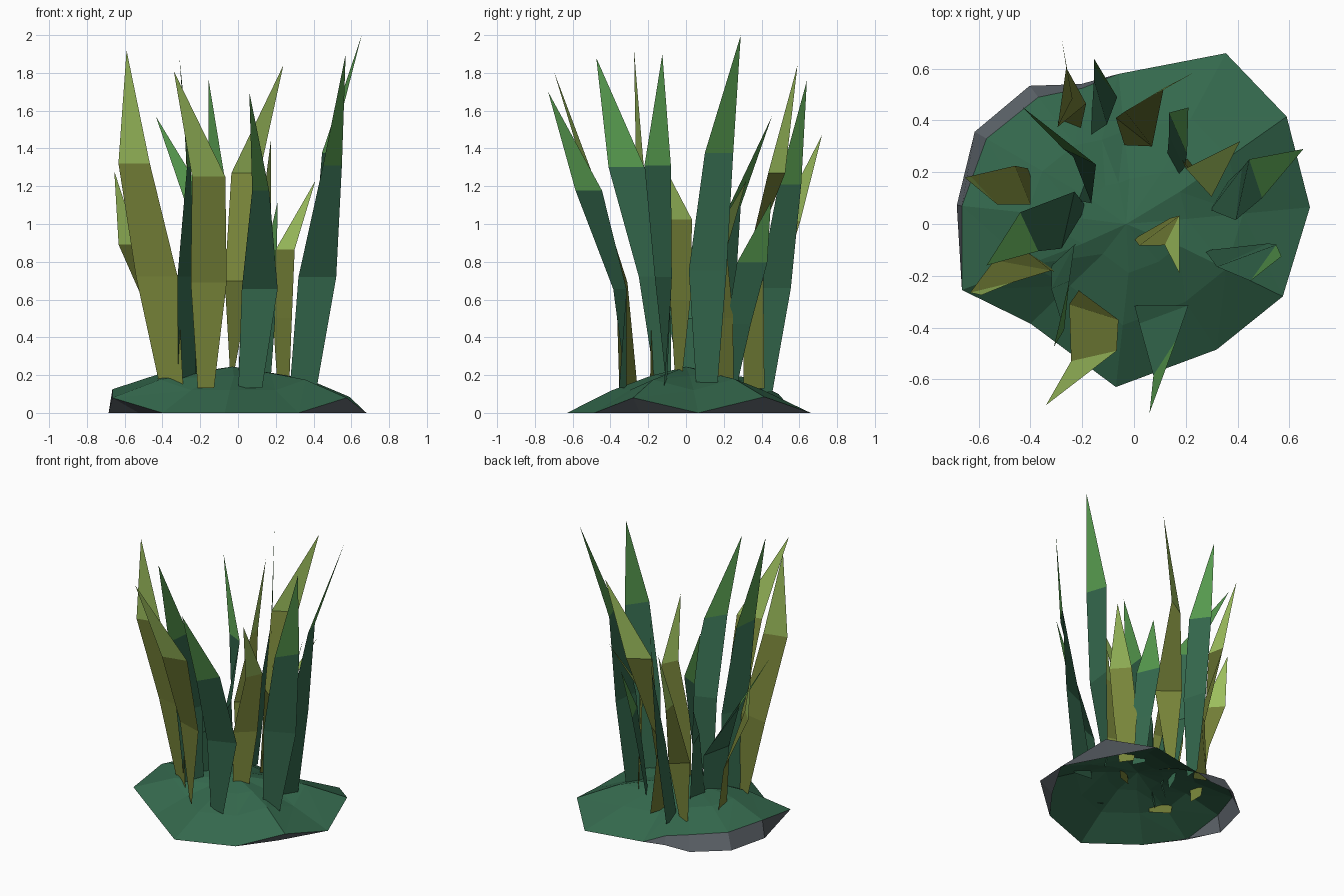
import bpy
import bmesh
from mathutils import Vector

default_cube = bpy.data.objects.get("Cube")
if default_cube:
    bpy.data.objects.remove(default_cube, do_unlink=True)


def make_material(name, red, green, blue):
    material = bpy.data.materials.new(name)
    material.use_nodes = True
    colour = (red, green, blue, 1)
    material.diffuse_color = colour
    material.node_tree.nodes["Principled BSDF"].inputs["Base Color"].default_value = colour
    return material


moss = make_material("moss green", .034, .138, .073)
leaf_tip = make_material("leaf green", .092, .315, .075)
olive = make_material("olive", .185, .23, .041)
lime_tip = make_material("lime green", .33, .51, .108)
rock = make_material("rock grey", .112, .13, .148)


def finish_object(name, mesh_builder, materials):
    mesh = bpy.data.meshes.new(name)
    mesh_builder.to_mesh(mesh)
    mesh_builder.free()
    for material in materials:
        mesh.materials.append(material)
    thing = bpy.data.objects.new(name, mesh)
    bpy.context.collection.objects.link(thing)
    return thing


def make_mound(rim, apex):
    """Faceted shell, open below: mossy rings on top, rock where the rim lifts off the ground."""
    mesh_builder = bmesh.new()
    add = mesh_builder.verts.new
    ground = [add((x * flare, y * flare, 0)) for x, y, z, flare in rim]
    edge = [add((x, y, z)) for x, y, z, flare in rim]
    slope = [add((x * .62, y * .62, .12 + .7 * z)) for x, y, z, flare in rim]
    crown = [add((x * .3, y * .3, .195 + .2 * z)) for x, y, z, flare in rim]
    top = add(apex)
    count = len(rim)
    for i in range(count):
        j = (i + 1) % count
        if rim[i][2] + rim[j][2] > 0:
            wall = mesh_builder.faces.new((ground[i], ground[j], edge[j], edge[i]))
            wall.material_index = 1
        for low, high in ((edge, slope), (slope, crown)):
            mesh_builder.faces.new((low[i], low[j], high[j]))
            mesh_builder.faces.new((low[i], high[j], high[i]))
        mesh_builder.faces.new((crown[i], crown[j], top))
    bmesh.ops.remove_doubles(mesh_builder, verts=mesh_builder.verts[:], dist=.001)
    return finish_object("mound", mesh_builder, (moss, rock))


def make_blade(name, base, middle, middle_side, shoulder, shoulder_side, tip, materials):
    """Flat leaf, twisting evenly from foot to shoulder, with a pointed, lighter end."""
    foot = Vector(base)
    bottom = .17 - .32 * foot.length_squared
    rise = (tip[2] - bottom) / 3
    half = Vector(middle_side)
    upper_half = Vector(shoulder_side)
    # The foot turns as far one way from the middle as the shoulder turns the other way
    across, turned = half.normalized(), upper_half.normalized()
    foot_half = (2 * across.dot(turned) * across - turned) * half.length * .65
    levels = ((foot, foot_half), (Vector(middle), half), (Vector(shoulder), upper_half))
    mesh_builder = bmesh.new()
    rows = []
    for step, (centre, side) in enumerate(levels):
        height = bottom + step * rise
        rows.append([mesh_builder.verts.new((*(centre + side * sign), height))
                     for sign in (-1, 1)])
    for low, high in zip(rows, rows[1:]):
        mesh_builder.faces.new((low[0], low[1], high[1], high[0]))
    point = mesh_builder.verts.new(tip)
    end = mesh_builder.faces.new((rows[-1][0], rows[-1][1], point))
    end.material_index = 1
    return finish_object(name, mesh_builder, materials)


# Ground mound: rim position, rim height and how far its foot flares or tucks in
make_mound([
    (.68, .065, 0, 1), (.59, .415, .085, .88), (.355, .66, 0, 1),
    (-.06, .58, 0, 1), (-.2, .525, .06, 1.03), (-.37, .49, .1, 1.09),
    (-.57, .33, .11, 1.08), (-.665, .07, .125, 1.03), (-.665, -.255, .08, .79),
    (-.4, -.385, 0, 1), (-.07, -.63, 0, 1), (.32, -.485, 0, 1),
    (.575, -.28, .08, .87)], (-.03, 0, .245))

# Leaves: base, middle, middle half-width, shoulder, shoulder half-width, tip
green_leaves = [
    ((.065, -.335), (.115, -.35), (.095, .035), (.12, -.515), (.045, .07), (.06, -.73, 1.7)),
    ((-.27, -.12), (-.275, -.165), (.045, .085), (-.26, -.315), (.01, .095), (-.31, -.475, 1.88)),
    ((-.165, .4), (-.13, .47), (.025, -.085), (-.11, .55), (.045, -.06), (-.155, .64, 1.76)),
    ((-.2, .15), (-.2, .17), (.035, -.09), (-.21, .26), (.063, -.03), (-.435, .455, 1.57)),
    ((-.24, .02), (-.255, .015), (-.025, -.11), (-.405, -.03), (.035, -.075), (-.57, -.16, 1.2)),
    ((.345, -.11), (.42, -.12), (.1, .045), (.5, -.15), (.05, .07), (.57, -.125, 1.9)),
    ((.33, .11), (.405, .115), (.012, .1), (.47, .175), (-.025, .075), (.655, .29, 2)),
    ((.15, .23), (.165, .28), (.03, -.063), (.17, .35), (.035, -.08), (.21, .45, 1.12)),
]
olive_leaves = [
    ((-.35, -.15), (-.43, -.16), (.11, -.02), (-.55, -.245), (.083, .02), (-.59, -.275, 1.92)),
    ((-.17, -.305), (-.155, -.34), (.095, -.03), (-.155, -.51), (.088, .02), (-.34, -.7, 1.81)),
    ((-.02, .36), (0, .355), (-.07, .055), (.04, .48), (-.075, -.045), (.24, .59, 1.84)),
    ((.24, .21), (.235, .19), (.05, -.06), (.25, .16), (.05, -.055), (.41, .32, 1.23)),
    ((-.4, .16), (-.43, .15), (.03, -.075), (-.58, .13), (.052, -.055), (-.655, .18, 1.28)),
    ((.05, -.04), (.08, -.03), (.06, .053), (.147, -.025), (.028, .057), (.175, -.19, 1.45)),
    ((-.25, .38), (-.24, .42), (.055, .045), (-.25, .545), (-.012, .06), (-.28, .72, 1.47)),
]
for label, leaves, materials in (("green_leaf", green_leaves, (moss, leaf_tip)),
                                 ("olive_leaf", olive_leaves, (olive, lime_tip))):
    for number, leaf in enumerate(leaves, start=1):
        make_blade(f"{label}_{number}", *leaf, materials)
